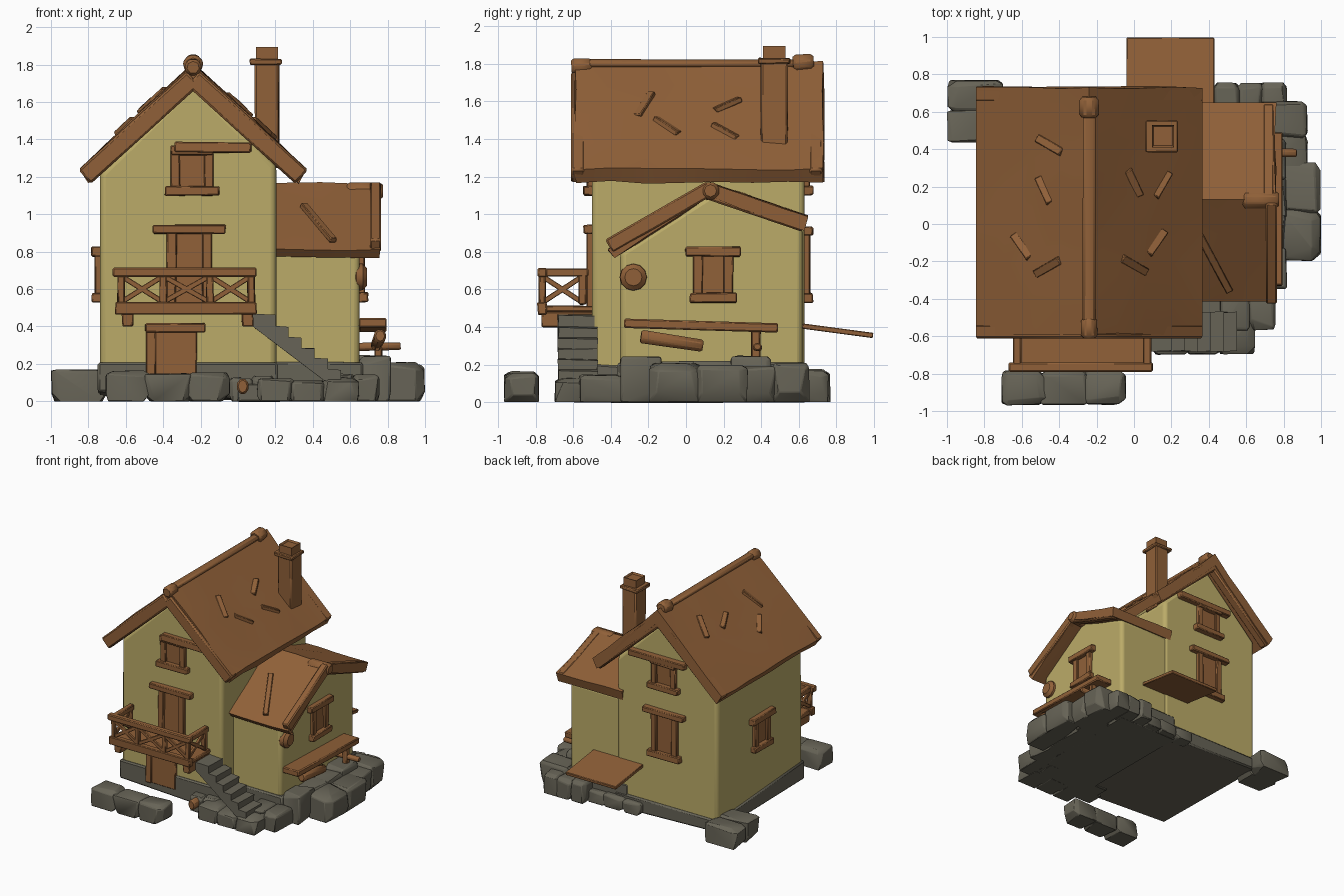
import bpy, bmesh, math, random
from mathutils import Vector, Matrix

if "Cube" in bpy.data.objects:
    bpy.data.objects.remove(bpy.data.objects["Cube"])

random.seed(4)


def material(name, rgb):
    m = bpy.data.materials.new(name)
    m.diffuse_color = (*rgb, 1)
    m.use_nodes = True
    m.node_tree.nodes["Principled BSDF"].inputs["Base Color"].default_value = m.diffuse_color
    return m


WOOD = material("brown wood", (0.28, 0.118, 0.040))
WALL = material("yellow plaster", (0.50, 0.41, 0.14))
STONE = material("grey stone", (0.135, 0.126, 0.094))


def finish(name, bm, mat, bevel=0, segs=1):
    bmesh.ops.recalc_face_normals(bm, faces=bm.faces)
    me = bpy.data.meshes.new(name)
    bm.to_mesh(me)
    bm.free()
    me.materials.append(mat)
    ob = bpy.data.objects.new(name, me)
    bpy.context.collection.objects.link(ob)
    if bevel:
        mod = ob.modifiers.new("bevel", 'BEVEL')
        mod.width, mod.segments = bevel, segs
    return ob


def box(name, x0, x1, y0, y1, z0, z1, mat=WOOD, bevel=0.006, jit=0.004):
    bm = bmesh.new()
    bmesh.ops.create_cube(bm, size=1)
    for v in bm.verts:
        j = [random.uniform(-jit, jit) for _ in range(3)]
        v.co = Vector(((x0 + x1) / 2 + v.co.x * (x1 - x0) + j[0],
                       (y0 + y1) / 2 + v.co.y * (y1 - y0) + j[1],
                       (z0 + z1) / 2 + v.co.z * (z1 - z0) + j[2]))
    return finish(name, bm, mat, bevel)


def beam(name, p, q, w, h, sides=4, mat=WOOD):
    """Plank (sides=4) or log running from p to q."""
    p, q = Vector(p), Vector(q)
    d = q - p
    bm = bmesh.new()
    if sides == 4:
        bmesh.ops.create_cube(bm, size=1)
    else:
        bmesh.ops.create_cone(bm, cap_ends=True, segments=sides, radius1=0.5, radius2=0.46, depth=1)
    rot = d.to_track_quat('Z', 'Y').to_matrix().to_4x4()
    bm.transform(Matrix.Translation((p + q) / 2) @ rot @ Matrix.Diagonal((w, h, d.length, 1)))
    return finish(name, bm, mat, min(w, h) * 0.15)


def prism(name, pts, axis, a, b, mat, segs=1, sub=1, jit=0, bevel=0, bsegs=1):
    """Extrude a profile (u, z) along x or y, with optional hand-made wobble."""
    prof = []
    for i, p in enumerate(pts):
        p, q = Vector(p), Vector(pts[(i + 1) % len(pts)])
        n = sub if (q - p).length > 0.3 else 1
        prof += [p.lerp(q, k / n) for k in range(n)]
    bm = bmesh.new()
    rings = []
    for s in range(segs + 1):
        t = a + (b - a) * s / segs
        ring = []
        for u, z in prof:
            z += random.uniform(-jit, jit)
            t2 = t + random.uniform(-jit, jit)
            ring.append(bm.verts.new((u, t2, z) if axis == 'y' else (t2, u, z)))
        rings.append(ring)
    for r0, r1 in zip(rings, rings[1:]):
        for i in range(len(prof)):
            j = (i + 1) % len(prof)
            bm.faces.new((r0[i], r0[j], r1[j], r1[i]))
    bm.faces.new(rings[0])
    bm.faces.new(rings[-1])
    return finish(name, bm, mat, bevel, bsegs)


def rock(name, x0, x1, y0, y1, z1, z0=0.0):
    """Convex chunk with unevenly cut corners, filling a box."""
    bm = bmesh.new()
    for cx in (0, 1):
        for cy in (0, 1):
            for cz in (0, 1):
                cut = random.uniform(0.05, 0.22)
                for k in range(3):
                    f = [abs(c - (cut * random.uniform(0.8, 1.3) if i != k else random.uniform(0, 0.04)))
                         for i, c in enumerate((cx, cy, cz))]
                    if not cz:
                        f[2] = 0 if k != 0 else 0.25
                    bm.verts.new((x0 + f[0] * (x1 - x0), y0 + f[1] * (y1 - y0), z0 + f[2] * (z1 - z0)))
    r = bmesh.ops.convex_hull(bm, input=bm.verts)
    bmesh.ops.delete(bm, geom=list({g for g in r["geom_interior"] + r["geom_unused"]
                                    if isinstance(g, bmesh.types.BMVert)}), context='VERTS')
    return finish(name, bm, STONE, 0.006)


# Walls
prism("main_walls", [(-0.738, 0.10), (0.205, 0.10), (0.205, 1.26), (-0.24, 1.70), (-0.738, 1.22)], 'y',
      -0.50, 0.63, WALL, bevel=0.03, bsegs=3)
prism("wing_walls", [(-0.35, 0.17), (0.62, 0.17), (0.62, 0.93), (0.13, 1.11), (-0.35, 0.80)], 'x',
      0.1, 0.65, WALL, bevel=0.03, bsegs=3)

# Stone plinth: sinks lower towards the back, its left foot rises a little
plinth = box("main_plinth", -0.75, 0.215, -0.515, 0.645, 0, 0.21, STONE, 0.012)
for v in plinth.data.vertices:
    if v.co.z > 0.1 and v.co.y > 0:
        v.co.z = 0.13
    elif v.co.z < 0.1 and v.co.x < 0:
        v.co.z = 0.05 if v.co.y < 0 else 0.03
box("wing_plinth", 0.1, 0.665, -0.365, 0.64, 0, 0.21, STONE, 0.012)
box("front_footing", 0.0, 0.64, -0.60, -0.34, 0, 0.09, STONE)

# Roofs
prism("main_roof", [(-0.80, 1.17), (-0.845, 1.24), (-0.24, 1.81), (0.365, 1.24), (0.325, 1.17), (-0.24, 1.70)],
      'y', -0.59, 0.73, WOOD, segs=7, sub=4, jit=0.008)
prism("wing_roof", [(-0.38, 0.77), (-0.415, 0.81), (0.13, 1.17), (0.65, 0.99), (0.63, 0.91), (0.13, 1.09)],
      'x', 0.15, 0.755, WOOD, segs=4, sub=3, jit=0.007)
for side, y in (("front", -0.575), ("back", 0.69)):
    for s in (-1, 1):
        beam(side + "_bargeboard", (-0.24 + s * 0.58, y, 1.20), (-0.24, y, 1.725), 0.075, 0.10)
beam("wing_bargeboard", (0.735, -0.41, 0.83), (0.735, 0.13, 1.14), 0.06, 0.08)
beam("wing_bargeboard", (0.72, 0.63, 0.95), (0.72, 0.13, 1.12), 0.06, 0.09)
beam("ridge_log", (-0.24, -0.60, 1.80), (-0.24, 0.68, 1.80), 0.08, 0.05, 8)
beam("ridge_front_end", (-0.24, -0.61, 1.785), (-0.24, -0.50, 1.79), 0.10, 0.10, 7)
beam("ridge_back_end", (-0.24, 0.57, 1.80), (-0.24, 0.68, 1.81), 0.12, 0.11, 7)
beam("wing_ridge_end", (0.58, 0.13, 1.12), (0.775, 0.13, 1.125), 0.11, 0.11, 8)

# Loose splinters lying on the roof slopes
for cx, cy, ang in ((-0.45, 0.42, -30), (-0.48, 0.18, 115), (-0.6, -0.12, 125), (-0.46, -0.23, 30),
                    (0, 0.22, 115), (0.15, 0.21, 60), (0.12, -0.10, 55), (0, -0.22, 150)):
    dx, dy = 0.075 * math.cos(math.radians(ang)), 0.075 * math.sin(math.radians(ang))
    ends = [(cx + k * dx, cy + k * dy, 1.808 - 0.942 * abs(cx + k * dx + 0.24)) for k in (-1, 1)]
    beam("roof_splinter", *ends, 0.045, 0.03)
beam("wing_splinter", (0.35, -0.06, 1.05), (0.51, -0.36, 0.86), 0.04, 0.03)

# Chimney with a collar and a sunken top
box("chimney", 0.09, 0.22, 0.40, 0.54, 1.25, 1.82, bevel=0.01)
box("chimney_collar", 0.065, 0.235, 0.385, 0.555, 1.80, 1.83)
bm = bmesh.new()
bmesh.ops.create_cube(bm, size=1)
bm.transform(Matrix.Translation((0.155, 0.47, 1.855)) @ Matrix.Diagonal((0.12, 0.12, 0.08, 1)))
top = max(bm.faces, key=lambda f: f.calc_center_median().z)
bmesh.ops.inset_region(bm, faces=[top], thickness=0.012)
bmesh.ops.translate(bm, verts=top.verts, vec=(0, 0, -0.015))
finish("chimney_top", bm, WOOD)


# Windows and doors: part(u range, outward range, z range) on a named wall
def on_wall(name, wall, u0, u1, n0, n1, z0, z1):
    if wall == "front":
        return box(name, u0, u1, -0.50 - n1, -0.50 - n0, z0, z1)
    if wall == "back":
        return box(name, u0, u1, 0.63 + n0, 0.63 + n1, z0, z1)
    if wall == "left":
        return box(name, -0.738 - n1, -0.738 - n0, u0, u1, z0, z1)
    return box(name, 0.65 + n0, 0.65 + n1, u0, u1, z0, z1)


def opening(name, wall, c, hw, z0, z1, lintel, sill=0.0, jamb=0.05):
    on_wall(name + "_panel", wall, c - hw + 0.01, c + hw - 0.01, -0.03, 0.009, z0, z1)
    for s in (-1, 1):
        u = sorted((c + s * hw, c + s * (hw - jamb)))
        on_wall(name + "_jamb", wall, *u, -0.03, 0.028, z0, z1)
    on_wall(name + "_lintel", wall, c - lintel, c + lintel, -0.03, 0.045, z1 - 0.045, z1 + 0.005)
    if sill:
        on_wall(name + "_sill", wall, c - sill, c + sill, -0.03, 0.045, z0, z0 + 0.05)


for wall in ("front", "back"):
    opening("upper_window_" + wall, wall, -0.245, 0.115, 1.10, 1.36, 0.115, 0.145)
    # tie beam spanning the gable
    on_wall(wall + "_gable_beam", wall, -0.45 if wall == "back" else -0.34, 0.07, -0.03, 0.05, 1.33, 1.385)
opening("balcony_door", "front", -0.26, 0.12, 0.50, 0.94, 0.195)
opening("back_lower_window", "back", -0.25, 0.12, 0.53, 0.93, 0.19, 0.15)
opening("wing_window", "right", 0.145, 0.105, 0.53, 0.82, 0.15, 0.125)
opening("left_window", "left", 0.06, 0.105, 0.53, 0.82, 0.15, 0.125)
on_wall("cellar_door", "front", -0.48, -0.22, -0.03, 0.02, 0.09, 0.39)
on_wall("cellar_door_jamb", "front", -0.49, -0.44, -0.03, 0.035, 0.09, 0.39)
on_wall("cellar_door_lintel", "front", -0.495, -0.175, -0.03, 0.05, 0.37, 0.42)

# Balcony with cross-braced railing
box("balcony_deck", -0.64, 0.09, -0.77, -0.48, 0.48, 0.515)
box("balcony_front_joist", -0.655, 0.10, -0.79, -0.74, 0.465, 0.53)
for x in (-0.59, 0.05):
    box("balcony_bracket", x - 0.03, x + 0.03, -0.77, -0.49, 0.40, 0.48)
posts = [(-0.625, -0.765), (-0.40, -0.765), (-0.15, -0.765), (0.07, -0.765)]
for x, y in posts:
    box("railing_post", x - 0.02, x + 0.02, y - 0.018, y + 0.018, 0.52, 0.68)
runs = list(zip(posts, posts[1:])) + [(p, (p[0], -0.55)) for p in (posts[0], posts[-1])]
for (xa, ya), (xb, yb) in runs:
    beam("railing_brace", (xa, ya, 0.53), (xb, yb, 0.67), 0.022, 0.028)
    beam("railing_brace", (xa, ya, 0.67), (xb, yb, 0.53), 0.022, 0.028)
beam("front_handrail", (-0.67, -0.765, 0.69), (0.10, -0.765, 0.69), 0.05, 0.05)
for x in (-0.625, 0.07):
    box("side_post", x - 0.02, x + 0.02, -0.57, -0.53, 0.52, 0.68)
    beam("side_handrail", (x, -0.79, 0.69), (x, -0.52, 0.69), 0.045, 0.045)

# Stone stair down from the balcony
steps = [(0.07, 0.41), (0.07, 0.47), (0.20, 0.46)]
for i in range(5):
    steps += [(0.20 + i * 0.07, 0.40 - i * 0.057), (0.27 + i * 0.07, 0.395 - i * 0.057)]
prism("stone_stair", steps + [(0.55, 0.10), (0.46, 0.11)], 'y', -0.68, -0.47, STONE, jit=0.004)

# Lean-to canopy at the back, plank shelf, logs and barrel at the side
beam("back_canopy", (0.195, 0.62, 0.405), (0.195, 0.995, 0.355), 0.47, 0.028)
beam("side_shelf", (0.72, -0.33, 0.42), (0.72, 0.49, 0.395), 0.15, 0.05)
beam("leaning_log", (0.76, -0.24, 0.35), (0.74, 0.09, 0.30), 0.07, 0.08, 8)
beam("short_log", (0.60, 0.38, 0.29), (0.87, 0.38, 0.295), 0.055, 0.05, 8)
box("shelf_post", 0.73, 0.77, 0.345, 0.395, 0.15, 0.38)
beam("wall_barrel", (0.61, -0.28, 0.665), (0.69, -0.28, 0.665), 0.15, 0.15, 12)
beam("ground_log", (0.025, -0.66, 0.08), (0.025, -0.5, 0.08), 0.07, 0.09, 8)

# Rubble rows around the base: x0, x1, y0, y1, height, count, runs along x
for x0, x1, y0, y1, h, n, along_x in (
        (-1.0, -0.70, 0.43, 0.77, 0.17, 2, 0), (-0.71, -0.04, -0.97, -0.78, 0.17, 3, 1),
        (0.10, 0.65, -0.70, -0.48, 0.13, 3, 1), (0.46, 0.76, -0.57, -0.32, 0.16, 2, 1),
        (0.78, 1.0, -0.2, 0.33, 0.22, 2, 0), (0.62, 0.82, -0.35, 0.46, 0.245, 4, 0),
        (0.64, 0.93, 0.28, 0.66, 0.21, 2, 0), (0.42, 0.82, 0.56, 0.76, 0.18, 3, 1),
        (-0.05, 0.45, 0.58, 0.69, 0.11, 3, 1), (-0.05, 0.2, -0.60, -0.45, 0.14, 2, 1)):
    for i in range(n):
        a, b = max(0, i / n - 0.03), min(1, (i + 1) / n + 0.03)
        hh = h * random.uniform(0.88, 1.02)
        if along_x:
            rock("rubble", x0 + a * (x1 - x0), x0 + b * (x1 - x0), y0, y1, hh)
        else:
            rock("rubble", x0, x1, y0 + a * (y1 - y0), y0 + b * (y1 - y0), hh)

# Soft shading with crisp edges
for ob in bpy.context.collection.objects:
    ob.select_set(True)
    bpy.context.view_layer.objects.active = ob
bpy.ops.object.shade_smooth_by_angle(angle=math.radians(35))
